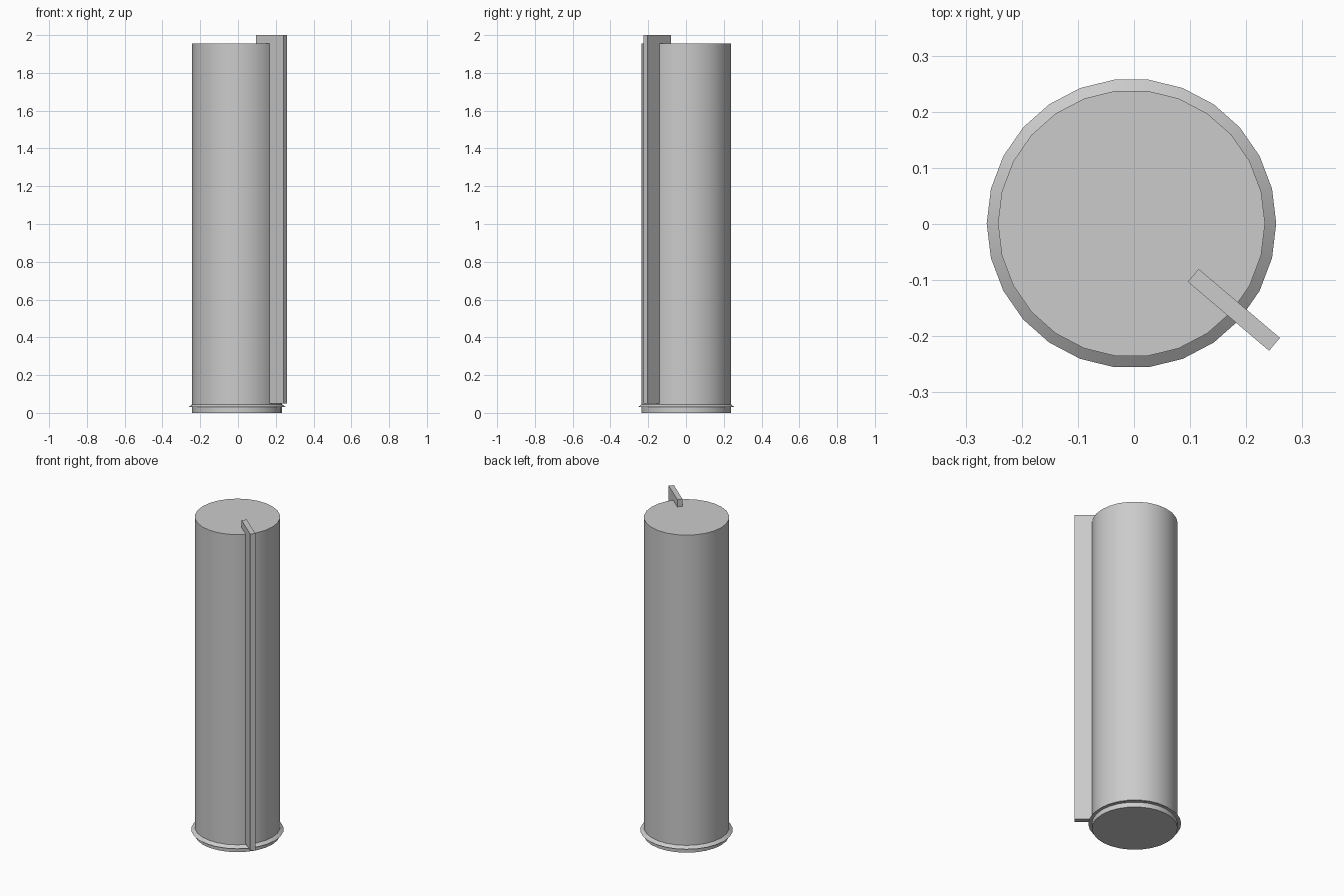
import bpy, bmesh, math

cube = bpy.data.objects.get("Cube")
if cube:
    bpy.data.objects.remove(cube, do_unlink=True)

SIDES = 26
CENTRE = (-0.0045, 0.001)

grey = bpy.data.materials.new("plain grey")
grey.use_nodes = True
colour = (0.6, 0.6, 0.6, 1)
grey.diffuse_color = colour
grey.node_tree.nodes["Principled BSDF"].inputs["Base Color"].default_value = colour


def finish(obj, name, smooth=False):
    obj.name = name
    obj.data.materials.append(grey)
    if smooth:
        bpy.ops.object.select_all(action="DESELECT")
        obj.select_set(True)
        bpy.context.view_layer.objects.active = obj
        bpy.ops.object.shade_smooth_by_angle(angle=math.radians(30))


def lathe(name, profile):
    """Turn a (radius, height) profile into a closed solid, a vertex on the x axis."""
    bm = bmesh.new()
    rings = []
    for radius, z in profile:
        angles = [math.tau * i / SIDES for i in range(SIDES)]
        rings.append([bm.verts.new((CENTRE[0] + radius * math.cos(a),
                                    CENTRE[1] + radius * math.sin(a), z))
                      for a in angles])
    for low, high in zip(rings, rings[1:]):
        for i in range(SIDES):
            j = (i + 1) % SIDES
            bm.faces.new((low[i], low[j], high[j], high[i]))
    bm.faces.new(rings[-1])
    bm.faces.new(rings[0][::-1])
    mesh = bpy.data.meshes.new(name)
    bm.to_mesh(mesh)
    bm.free()
    obj = bpy.data.objects.new(name, mesh)
    bpy.context.collection.objects.link(obj)
    finish(obj, name, smooth=True)


# Column with a sharp sloped flange standing out just above its foot
lathe("column", [(0.238, 0), (0.238, 0.03), (0.258, 0.03),
                 (0.238, 0.045), (0.238, 1.955)])

# Upright fin set diagonally into the side of the column
bpy.ops.mesh.primitive_cube_add(size=1, location=(0.178, -0.153, 1.025),
                                rotation=(0, 0, math.radians(-40.3)))
fin = bpy.context.object
fin.scale = (0.19, 0.03, 1.95)
finish(fin, "fin")
